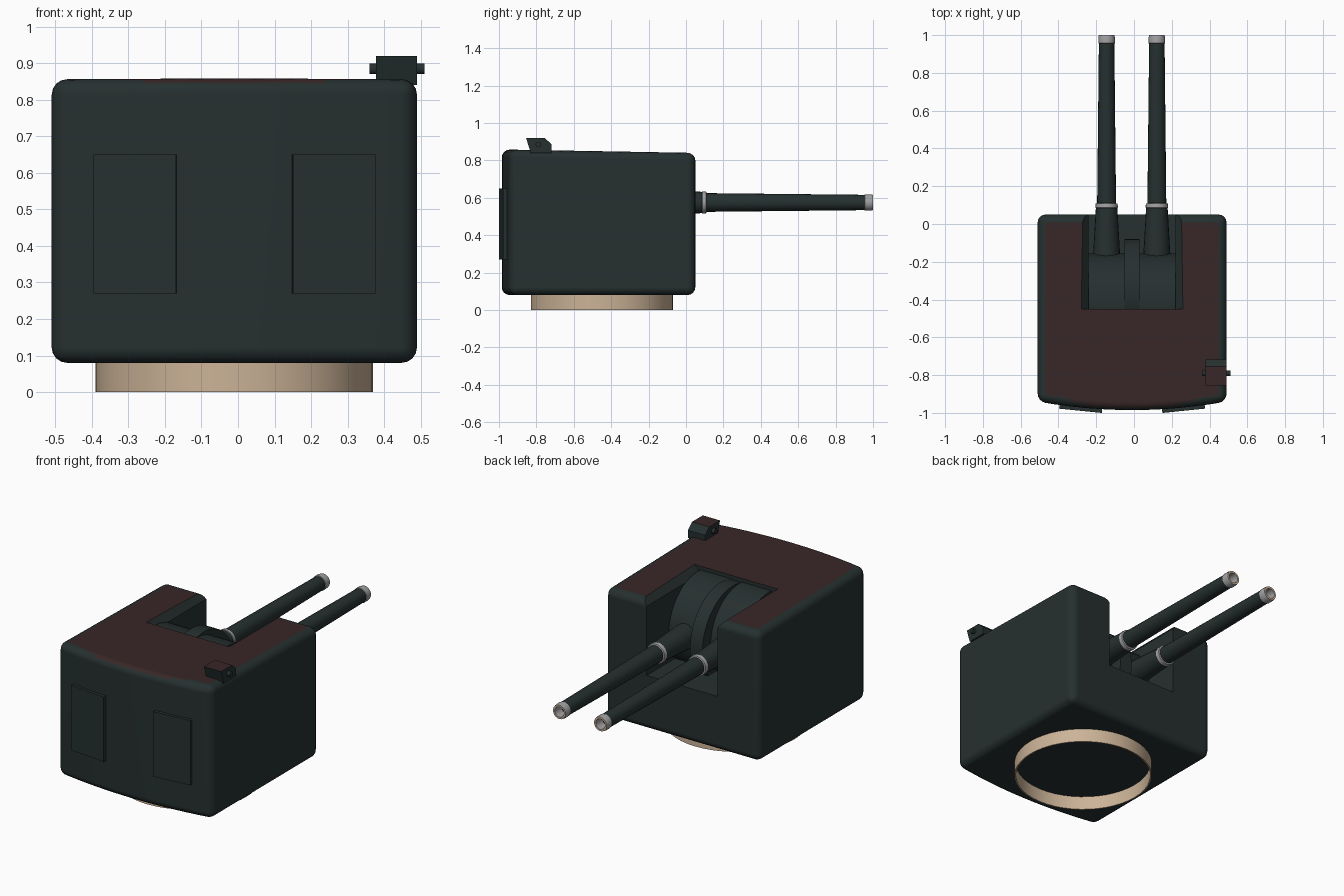
import bpy, bmesh, math
from mathutils import Vector, Matrix

if "Cube" in bpy.data.objects:
    bpy.data.objects.remove(bpy.data.objects["Cube"], do_unlink=True)


def material(name, rgb):
    m = bpy.data.materials.new(name)
    m.use_nodes = True
    m.diffuse_color = (*rgb, 1)
    bsdf = next(n for n in m.node_tree.nodes if n.type == 'BSDF_PRINCIPLED')
    bsdf.inputs["Base Color"].default_value = (*rgb, 1)
    return m


DARK = material("dark_green_grey", (0.019, 0.029, 0.029))
RED = material("dark_red_roof", (0.04, 0.02, 0.02))
GREY = material("steel_grey", (0.36, 0.36, 0.36))
TAN = material("tan", (0.6, 0.45, 0.31))
CX = -0.01   # centre line of the housing


def finish(bm, name, mats, smooth=True):
    bmesh.ops.recalc_face_normals(bm, faces=bm.faces[:])
    mesh = bpy.data.meshes.new(name)
    bm.to_mesh(mesh)
    bm.free()
    for m in mats:
        mesh.materials.append(m)
    obj = bpy.data.objects.new(name, mesh)
    bpy.context.collection.objects.link(obj)
    if smooth:
        smooth_edges(obj)
    return obj


def select(obj):
    bpy.ops.object.select_all(action='DESELECT')
    obj.select_set(True)
    bpy.context.view_layer.objects.active = obj


def smooth_edges(obj):
    select(obj)
    bpy.ops.object.shade_smooth_by_angle(angle=math.radians(35))


def prism(points, offset):
    """Closed solid from a planar outline pushed along an offset."""
    bm = bmesh.new()
    face = bm.faces.new([bm.verts.new(p) for p in points])
    new = bmesh.ops.extrude_face_region(bm, geom=[face], use_keep_orig=True)["geom"]
    bmesh.ops.translate(bm, vec=offset, verts=[g for g in new if isinstance(g, bmesh.types.BMVert)])
    bmesh.ops.recalc_face_normals(bm, faces=bm.faces[:])
    return bm


def lathe(name, profile, mats, sides, centre, axis, loop=False):
    """Profile of (height, radius, material index of the next band)."""
    bm = bmesh.new()
    turn = Vector((0, 0, 1)).rotation_difference(Vector(axis)).to_matrix()
    rings = []
    for h, r, _ in profile:
        angles = [math.tau * i / sides for i in range(sides)]
        rings.append([bm.verts.new(Vector(centre) + turn @ Vector((r * math.cos(a), r * math.sin(a), h)))
                      for a in angles])
    count = len(rings) if loop else len(rings) - 1
    for k in range(count):
        a, b = rings[k], rings[(k + 1) % len(rings)]
        for i in range(sides):
            j = (i + 1) % sides
            bm.faces.new((a[i], a[j], b[j], b[i])).material_index = profile[k][2]
    if not loop:
        for ring in (rings[0], rings[-1]):
            bm.faces.new(ring)
    return finish(bm, name, mats)


# Housing: bowed front wall, rounded rims, gently sloping roof
arc = [(CX + 0.5 * t / 6, -0.985 + 0.045 * (t / 6) ** 2, 0.08) for t in range(-6, 7)]
bm = prism(arc + [(0.49, 0.05, 0.08), (-0.51, 0.05, 0.08)], (0, 0, 0.77))
for v in bm.verts:
    if v.co.z > 0.5:
        v.co.z = 0.841 - 0.017 * v.co.y
rims = [e for e in bm.edges if e.calc_face_angle(0) > 0.6]
bmesh.ops.bevel(bm, geom=rims, offset=0.042, segments=4, profile=0.5, affect='EDGES')
bm.normal_update()
for f in bm.faces:
    c = f.calc_center_median()
    limit = min(0.99, 0.5 + 1.5 * abs(c.x - CX)) if c.y < -0.9 else 0.99
    f.material_index = int(f.normal.z > limit)
housing = finish(bm, "housing", [DARK, RED], smooth=False)

# Gun well cut through the roof and rear wall, with chamfered upper sides
half = [(0.23, 0.40), (0.23, 0.805), (0.27, 0.85), (0.27, 1.0)]
outline = [(CX + x, -0.45, z) for x, z in half]
outline += [(CX - x, -0.45, z) for x, z in reversed(half)]
cutter = finish(prism(outline, (0, 0.7, 0)), "gun_well_cutter", [DARK], smooth=False)
cutter.hide_render = True
cut = housing.modifiers.new("gun_well", 'BOOLEAN')
cut.operation = 'DIFFERENCE'
cut.solver = 'EXACT'
cut.object = cutter
select(housing)
bpy.ops.object.modifier_apply(modifier=cut.name)
bpy.data.objects.remove(cutter, do_unlink=True)
smooth_edges(housing)
weighted = housing.modifiers.new("even_shading", 'WEIGHTED_NORMAL')
weighted.keep_sharp = True

# Base ring
lathe("base_ring", [(0, 0.38, 0), (0.1, 0.38, 0), (0.1, 0.372, 0), (0, 0.372, 0)],
      [TAN], 48, (CX, -0.45, 0), (0, 0, 1), loop=True)

# Curved gun shields and the rib between them
for side, x in (("right", -0.24), ("left", 0.03)):
    lathe(side + "_gun_shield", [(0, 0.265, 0), (0.19, 0.265, 0)], [DARK], 48,
          (x, -0.42, 0.565), (1, 0, 0))
lathe("centre_rib", [(0, 0.28, 0), (0.08, 0.28, 0)], [DARK], 48, (-0.05, -0.36, 0.56), (1, 0, 0))

# Guns: sleeve, collar, tapered barrel, muzzle and bore
gun = [(-0.25, 0.073, 0), (-0.17, 0.072, 0), (0.085, 0.057, 1), (0.087, 0.06, 1),
       (0.108, 0.058, 1), (0.11, 0.05, 0), (0.955, 0.041, 1), (0.957, 0.044, 1),
       (0.985, 0.044, 1), (1.0, 0.041, 2), (1.0, 0.03, 1), (0.94, 0.028, 0)]
for side, s in (("right", -1), ("left", 1)):
    lathe(side + "_gun", gun, [DARK, GREY, TAN], 20, (CX - 0.002 + s * 0.133, 0, 0.575), (0, 1, 0))

# Door plates following the bowed front wall
for side, s in (("right", -1), ("left", 1)):
    bm = bmesh.new()
    bmesh.ops.create_cube(bm, size=1, matrix=Matrix.Translation((CX + s * 0.272, -0.976, 0.46))
                          @ Matrix.Rotation(s * 0.1, 4, 'Z') @ Matrix.Diagonal((0.227, 0.026, 0.38, 1)))
    finish(bm, side + "_door", [DARK], smooth=False)

# Roof sight with a cross axle
side_view = [(-0.855, 0.92), (-0.755, 0.92), (-0.718, 0.885), (-0.718, 0.84), (-0.83, 0.84)]
bm = prism([(0.378, y, z) for y, z in side_view], (0.112, 0, 0))
for f in bm.faces:
    f.material_index = int(f.normal.z > 0.9)
finish(bm, "roof_sight", [DARK, RED], smooth=False)
lathe("sight_axle", [(0, 0.015, 0), (0.15, 0.015, 0)], [DARK], 12, (0.36, -0.79, 0.885), (1, 0, 0))
